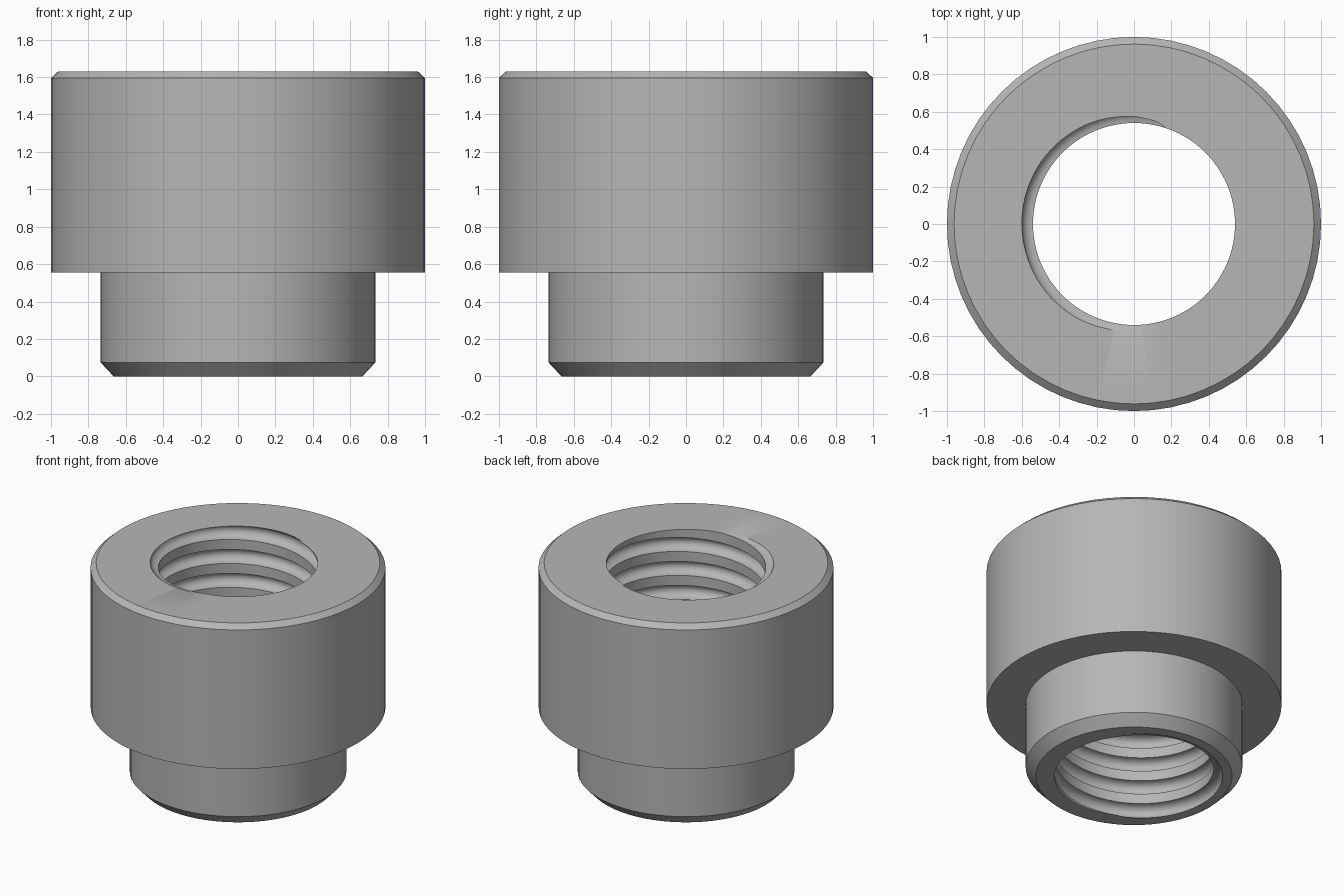
import bpy, bmesh, math

cube = bpy.data.objects.get("Cube")
if cube:
    bpy.data.objects.remove(cube, do_unlink=True)

TOP = 1.63            # overall height
BORE = 0.54           # bore radius
DEPTH, HALF = 0.06, 0.052   # thread groove depth and half width
PITCH = 0.179
START = math.radians(176)   # where the groove centre leaves the top face
SEG_OUT, SEG_IN = 64, 96

# one colour
steel = bpy.data.materials.new("grey steel")
steel.use_nodes = True
colour = (0.47, 0.47, 0.47, 1)
steel.diffuse_color = colour
steel.node_tree.nodes["Principled BSDF"].inputs["Base Color"].default_value = colour

bm = bmesh.new()


def skin(rows):
    """Quads between neighbouring rows of vertices."""
    for a, b in zip(rows, rows[1:]):
        for i in range(len(a) - 1):
            bm.faces.new((a[i], a[i + 1], b[i + 1], b[i]))


def polar(r, ang, z):
    return bm.verts.new((r * math.cos(ang), r * math.sin(ang), z))


# threaded bore: one pitch of profile swept along a right-handed helix
profile = [(BORE + DEPTH * math.sin(t), -HALF * math.cos(t))
           for t in [math.pi * k / 10 for k in range(11)]]
profile.append((BORE, PITCH - HALF))
rows = []
for i in range(-11 * SEG_IN, 2 * SEG_IN + 1):
    turn = i / SEG_IN
    ang = START + 2 * math.pi * (i % SEG_IN) / SEG_IN
    rows.append([polar(r, ang, TOP + PITCH * turn + dz) for r, dz in profile])
skin(rows)
bmesh.ops.remove_doubles(bm, verts=bm.verts, dist=1e-4)

# trim the thread flush with both end faces
for z, direction in ((TOP, 1), (0, -1)):
    bmesh.ops.bisect_plane(bm, geom=bm.verts[:] + bm.edges[:] + bm.faces[:], dist=1e-5,
                           plane_co=(0, 0, z), plane_no=(0, 0, direction), clear_outer=True)

# outside: chamfered spigot, shoulder and chamfered body
outline = [(0.665, 0), (0.735, 0.075), (0.735, 0.555), (1, 0.555), (1, 1.595), (0.962, TOP)]
rows = []
for r, z in outline:
    ring = [polar(r, 2 * math.pi * i / SEG_OUT, z) for i in range(SEG_OUT)]
    rows.append(ring + ring[:1])
skin(rows)

# flat end faces between the outside and the bore
for z in (0, TOP):
    rim = [e for e in bm.edges if e.is_boundary
           and all(abs(v.co.z - z) < 1e-4 for v in e.verts)]
    bmesh.ops.triangle_fill(bm, edges=rim, use_beauty=True, normal=(0, 0, 1 if z else -1))
bmesh.ops.recalc_face_normals(bm, faces=bm.faces)

mesh = bpy.data.meshes.new("threaded_bushing")
bm.to_mesh(mesh)
bm.free()
mesh.materials.append(steel)
bushing = bpy.data.objects.new("threaded_bushing", mesh)
bpy.context.collection.objects.link(bushing)

bpy.ops.object.select_all(action='DESELECT')
bushing.select_set(True)
bpy.context.view_layer.objects.active = bushing
bpy.ops.object.shade_smooth_by_angle(angle=math.radians(30))
